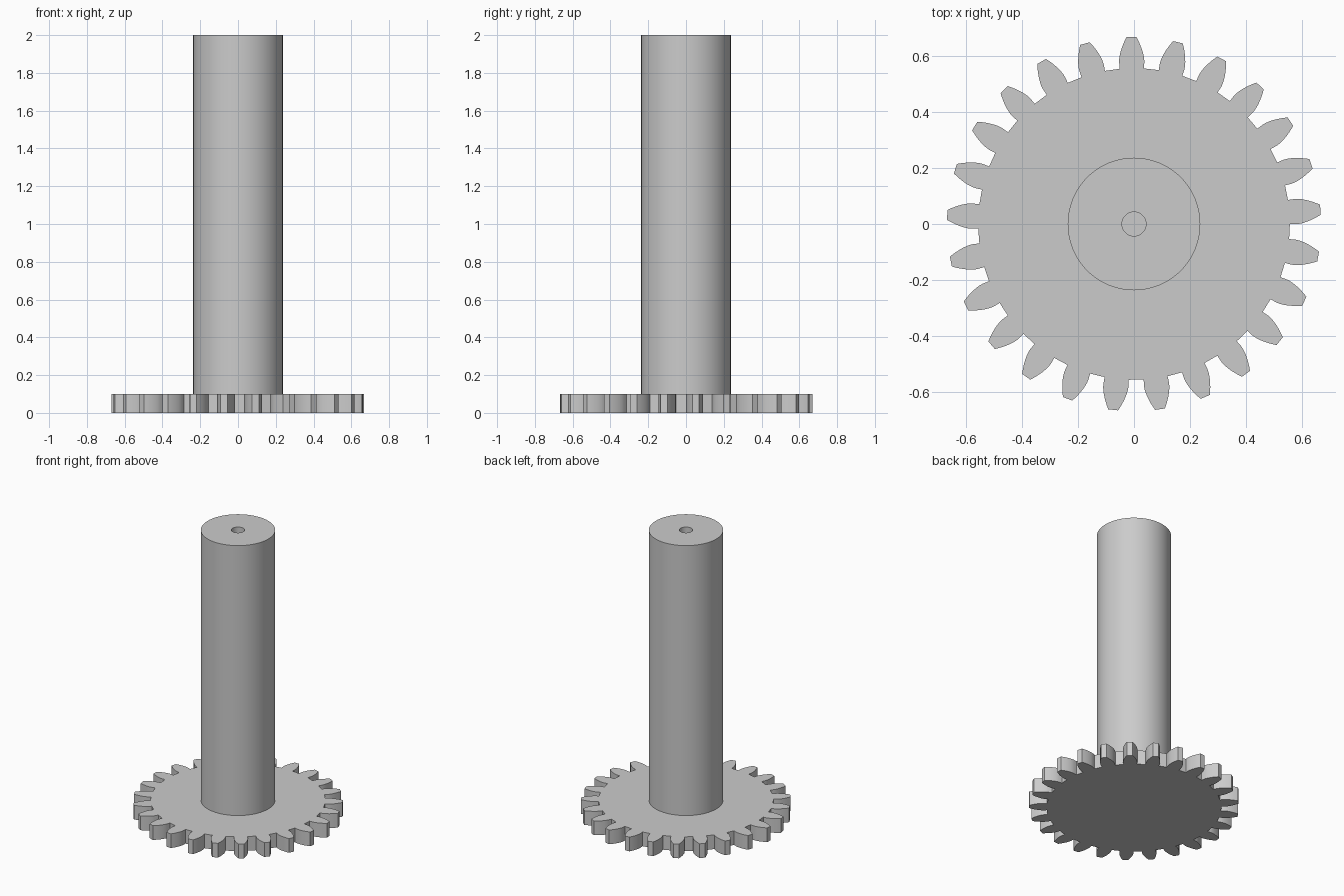
import bpy, bmesh
from math import pi, cos, sin, tan, acos, radians
from mathutils import Vector

cube = bpy.data.objects.get("Cube")
if cube:
    bpy.data.objects.remove(cube, do_unlink=True)

TEETH = 25
TIP_R = 0.669
MODULE = 2 * TIP_R / (TEETH + 2)
PITCH_R = MODULE * TEETH / 2
ROOT_R = PITCH_R - 1.25 * MODULE
PRESSURE = radians(20)
BASE_R = PITCH_R * cos(PRESSURE)
FIRST_TOOTH = radians(90.8)
GEAR_H, TOP = 0.1, 2.0
SHAFT_R, BORE_R = 0.237, 0.043

steel = bpy.data.materials.new("plain grey")
steel.use_nodes = True
grey = (0.6, 0.6, 0.6, 1)
steel.diffuse_color = grey
steel.node_tree.nodes["Principled BSDF"].inputs["Base Color"].default_value = grey


def finish(name, bm):
    """Turn a bmesh into a smooth-shaded object with sharp corners."""
    bmesh.ops.recalc_face_normals(bm, faces=bm.faces)
    mesh = bpy.data.meshes.new(name)
    bm.to_mesh(mesh)
    bm.free()
    mesh.materials.append(steel)
    obj = bpy.data.objects.new(name, mesh)
    bpy.context.collection.objects.link(obj)
    bpy.ops.object.select_all(action='DESELECT')
    obj.select_set(True)
    bpy.context.view_layer.objects.active = obj
    bpy.ops.object.shade_smooth_by_angle(angle=radians(30))
    return obj


def half_angle(r):
    """Half the angular width of an involute tooth at radius r."""
    a = acos(min(1, BASE_R / r))
    return pi / (2 * TEETH) + (tan(PRESSURE) - PRESSURE) - (tan(a) - a)


# Gear wheel: involute tooth outline repeated round the rim, then extruded
steps = 7
flank = [(ROOT_R, half_angle(BASE_R))]
for i in range(steps + 1):
    r = BASE_R + (TIP_R - BASE_R) * i / steps
    flank.append((r, half_angle(r)))
tooth = [(r, -a) for r, a in flank] + [(r, a) for r, a in reversed(flank)]

bm = bmesh.new()
outline = []
for t in range(TEETH):
    centre = FIRST_TOOTH + t * 2 * pi / TEETH
    for r, a in tooth:
        outline.append(bm.verts.new((r * cos(centre + a), r * sin(centre + a), 0)))
base = bm.faces.new(outline)
ext = bmesh.ops.extrude_face_region(bm, geom=[base], use_keep_orig=True)
lifted = [v for v in ext["geom"] if isinstance(v, bmesh.types.BMVert)]
bmesh.ops.translate(bm, verts=lifted, vec=Vector((0, 0, GEAR_H)))
finish("gear_wheel", bm)

# Shaft: tube profile spun round z, its bore ending on the gear face
bm = bmesh.new()
profile = [(SHAFT_R, GEAR_H), (SHAFT_R, TOP), (BORE_R, TOP), (BORE_R, GEAR_H)]
verts = [bm.verts.new((r, 0, z)) for r, z in profile]
edges = [bm.edges.new(pair) for pair in zip(verts, verts[1:] + verts[:1])]
bmesh.ops.spin(bm, geom=verts + edges, cent=(0, 0, 0), axis=(0, 0, 1),
               angle=2 * pi, steps=96, use_merge=True)
bmesh.ops.remove_doubles(bm, verts=bm.verts, dist=1e-5)
finish("shaft", bm)
